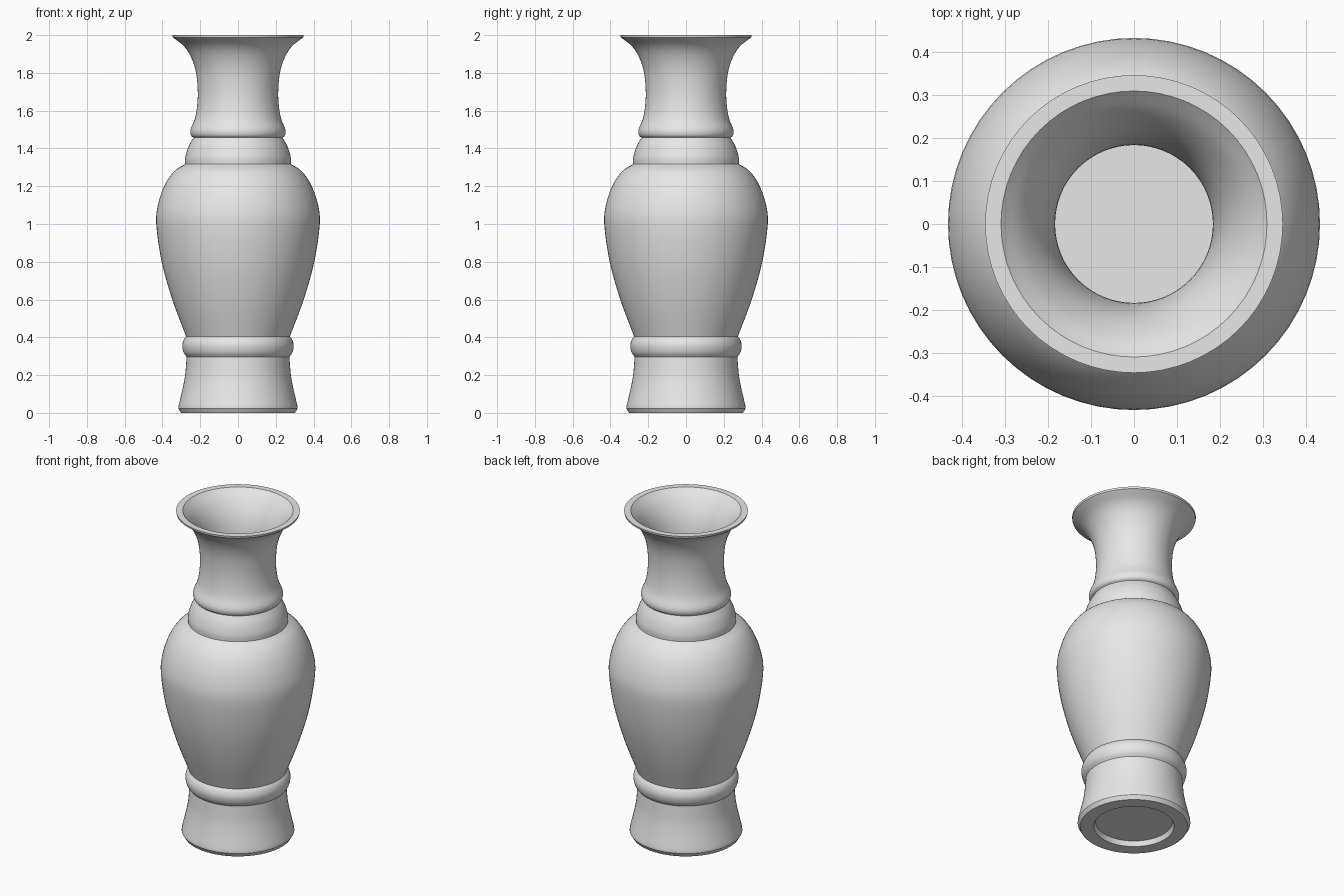
import bpy, bmesh, math
from mathutils import Vector

if "Cube" in bpy.data.objects:
    bpy.data.objects.remove(bpy.data.objects["Cube"])

SEGMENTS = 64

# Profile sections as (radius, height); joins between sections stay crisp
underside = [(0, 0.03), (0.215, 0.03)]
recess_wall = [(0.215, 0.03), (0.225, 0.0)]
foot_bottom = [(0.225, 0.0), (0.302, 0.0)]
foot_chamfer = [(0.302, 0.0), (0.316, 0.024)]
foot = [(0.316, 0.024), (0.313, 0.045), (0.295, 0.12), (0.28, 0.2), (0.272, 0.297)]
foot_ring = [(0.272, 0.297), (0.288, 0.32), (0.295, 0.355), (0.288, 0.385), (0.275, 0.405)]
belly = [(0.275, 0.405), (0.348, 0.6), (0.404, 0.8), (0.433, 1.0), (0.422, 1.11),
         (0.386, 1.21), (0.337, 1.28), (0.28, 1.318)]
collar = [(0.28, 1.318), (0.279, 1.355), (0.262, 1.41), (0.236, 1.457)]
neck = [(0.236, 1.457), (0.249, 1.47), (0.251, 1.5), (0.229, 1.555), (0.217, 1.62),
        (0.213, 1.7), (0.222, 1.8), (0.247, 1.88), (0.285, 1.94), (0.345, 1.988)]
lip = [(0.345, 1.988), (0.347, 2.0)]
rim = [(0.347, 2.0), (0.31, 2.0)]
inside = [(0.31, 2.0), (0.262, 1.95), (0.22, 1.88), (0.195, 1.8), (0.184, 1.7),
          (0.19, 1.6), (0.205, 1.5), (0.235, 1.38), (0.295, 1.27), (0.36, 1.19),
          (0.395, 1.1), (0.405, 1.0), (0.376, 0.8), (0.319, 0.6), (0.25, 0.405),
          (0.245, 0.3), (0.262, 0.15), (0.28, 0.06)]
floor = [(0.28, 0.06), (0, 0.06)]


def smooth_curve(points, steps=4):
    """Catmull-Rom curve through the points; two points stay a straight line."""
    pts = [Vector(p) for p in points]
    if len(pts) == 2:
        return pts
    ext = [2 * pts[0] - pts[1]] + pts + [2 * pts[-1] - pts[-2]]
    out = []
    for a, b, c, d in zip(ext, ext[1:], ext[2:], ext[3:]):
        for k in range(steps):
            t = k / steps
            out.append(0.5 * (2 * b + (c - a) * t + (2 * a - 5 * b + 4 * c - d) * t ** 2
                              + (3 * b - a - 3 * c + d) * t ** 3))
    return out + [pts[-1]]


def lathe(name, sections, material):
    profile = [Vector(sections[0][0])]
    for section in sections:
        profile += smooth_curve(section)[1:]
    bm = bmesh.new()
    rings = []
    for r, z in profile:
        if r < 1e-5:
            rings.append([bm.verts.new((0, 0, z))] * SEGMENTS)
        else:
            rings.append([bm.verts.new((r * math.cos(a), r * math.sin(a), z))
                          for a in (math.tau * j / SEGMENTS for j in range(SEGMENTS))])
    for low, high in zip(rings, rings[1:]):
        for j in range(SEGMENTS):
            k = (j + 1) % SEGMENTS
            corners = dict.fromkeys((low[j], low[k], high[k], high[j]))
            bm.faces.new(list(corners))
    mesh = bpy.data.meshes.new(name)
    bm.to_mesh(mesh)
    bm.free()
    mesh.materials.append(material)
    obj = bpy.data.objects.new(name, mesh)
    bpy.context.collection.objects.link(obj)
    bpy.context.view_layer.objects.active = obj
    obj.select_set(True)
    bpy.ops.object.shade_smooth_by_angle(angle=math.radians(28))
    return obj


grey = bpy.data.materials.new("light grey")
grey.diffuse_color = (0.8, 0.8, 0.8, 1)
grey.use_nodes = True
grey.node_tree.nodes["Principled BSDF"].inputs["Base Color"].default_value = grey.diffuse_color

# Whole vessel: underside, outer wall, rim, inner wall and floor
lathe("vase", [underside, recess_wall, foot_bottom, foot_chamfer, foot, foot_ring, belly,
               collar, neck, lip, rim, inside, floor], grey)
